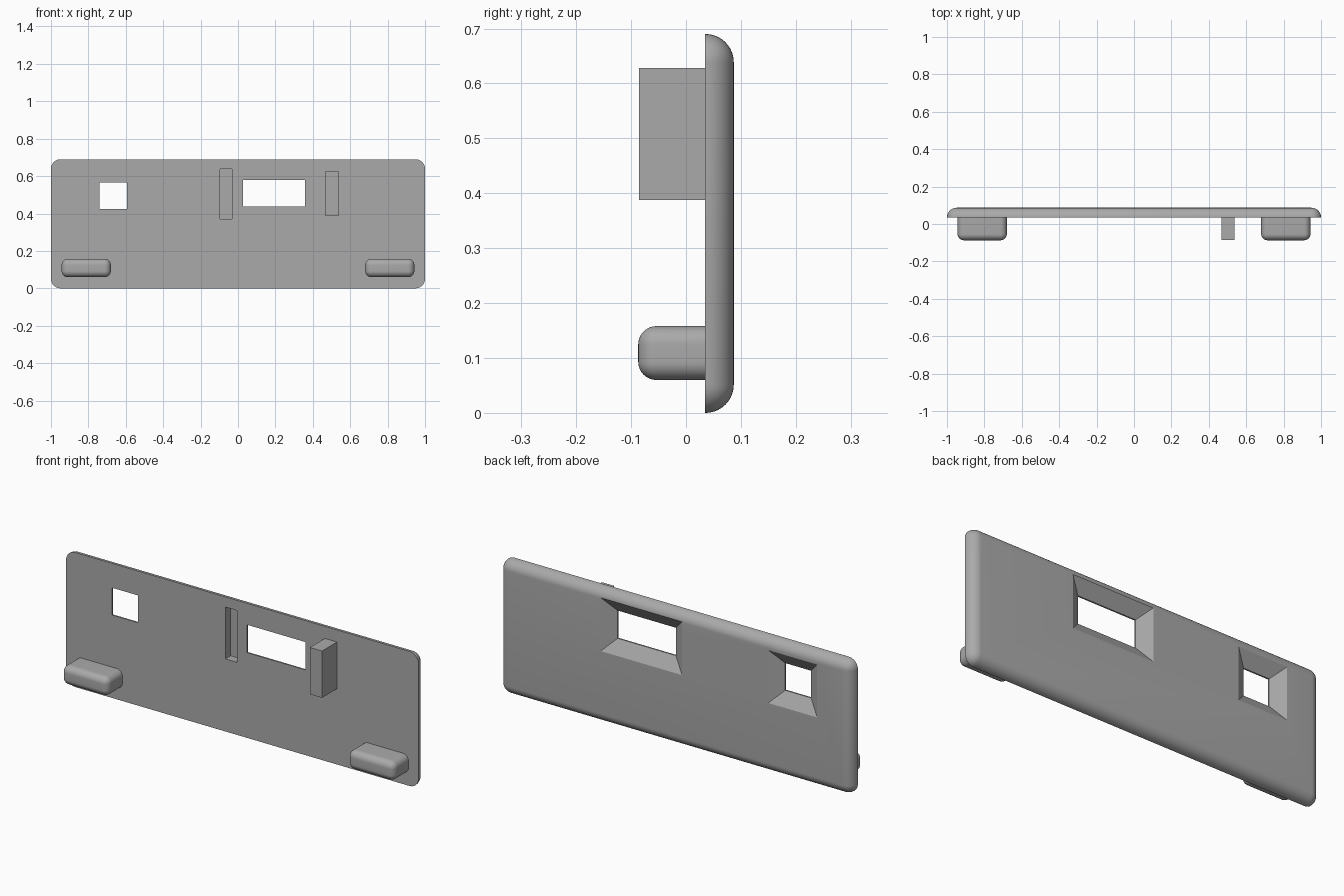
import bpy
import bmesh

default = bpy.data.objects.get("Cube")
if default:
    bpy.data.objects.remove(default, do_unlink=True)

FRONT, BACK = 0.035, 0.087      # plate faces along y
NOSE = -0.087                   # front of the feet and block

grey = bpy.data.materials.new("plain_grey")
grey.use_nodes = True
grey.diffuse_color = (0.4, 0.4, 0.4, 1)
grey.node_tree.nodes["Principled BSDF"].inputs["Base Color"].default_value = (0.4, 0.4, 0.4, 1)


def add_object(name, bm):
    bmesh.ops.recalc_face_normals(bm, faces=bm.faces)
    mesh = bpy.data.meshes.new(name)
    bm.to_mesh(mesh)
    bm.free()
    mesh.materials.append(grey)
    obj = bpy.data.objects.new(name, mesh)
    bpy.context.collection.objects.link(obj)
    return obj


def box(name, x, y, z, radius=0, flat_y=None, flare=0):
    """Box from ranges; rounds every edge except those around the flat_y face,
    or widens the far y end by flare."""
    bm = bmesh.new()
    bmesh.ops.create_cube(bm, size=1)
    for v in bm.verts:
        sx, sy, sz = (c > 0 for c in v.co)
        grow = flare if sy else 0
        v.co = (x[sx] + (grow if sx else -grow), y[sy], z[sz] + (grow if sz else -grow))
    if radius:
        edges = [e for e in bm.edges
                 if not all(abs(v.co.y - flat_y) < 1e-5 for v in e.verts)]
        bmesh.ops.bevel(bm, geom=edges, offset=radius, segments=10,
                        profile=0.5, affect='EDGES')
    return add_object(name, bm)


def activate(obj):
    bpy.ops.object.select_all(action='DESELECT')
    obj.select_set(True)
    bpy.context.view_layer.objects.active = obj


def cut(target, cutter):
    cutter.hide_render = True
    mod = target.modifiers.new("cut", 'BOOLEAN')
    mod.operation = 'DIFFERENCE'
    mod.solver = 'EXACT'
    mod.object = cutter
    activate(target)
    bpy.ops.object.modifier_apply(modifier=mod.name)
    bpy.data.objects.remove(cutter, do_unlink=True)


def smooth(obj):
    activate(obj)
    bpy.ops.object.shade_smooth_by_angle(angle=0.5)


# Plate: flat front, fully rounded back rim
plate = box("face_plate", (-1, 1), (FRONT, BACK), (0, 0.69), 0.0515, FRONT)

# Windows: straight lip at the front, flared towards the back
windows = {"square_window": ((-0.74, -0.593), (0.425, 0.565)),
           "wide_window": ((0.027, 0.358), (0.437, 0.58))}
for name, (x, z) in windows.items():
    cut(plate, box(name + "_lip", x, (FRONT - 0.05, BACK + 0.05), z))
    cut(plate, box(name + "_flare", x, (FRONT + 0.008, BACK + 0.001), z, flare=0.067))

# Blind slot in the front face
cut(plate, box("slot", (-0.096, -0.031), (FRONT - 0.05, FRONT + 0.043), (0.372, 0.638)))
smooth(plate)

# Upright block beside the wide window
box("upright_block", (0.468, 0.537), (NOSE + 0.001, FRONT + 0.004), (0.388, 0.628))

# Two rounded feet
for side, name in ((-1, "right_foot"), (1, "left_foot")):
    x = sorted((side * 0.68, side * 0.943))
    smooth(box(name, x, (NOSE, FRONT + 0.004), (0.06, 0.158), 0.033, FRONT + 0.004))
